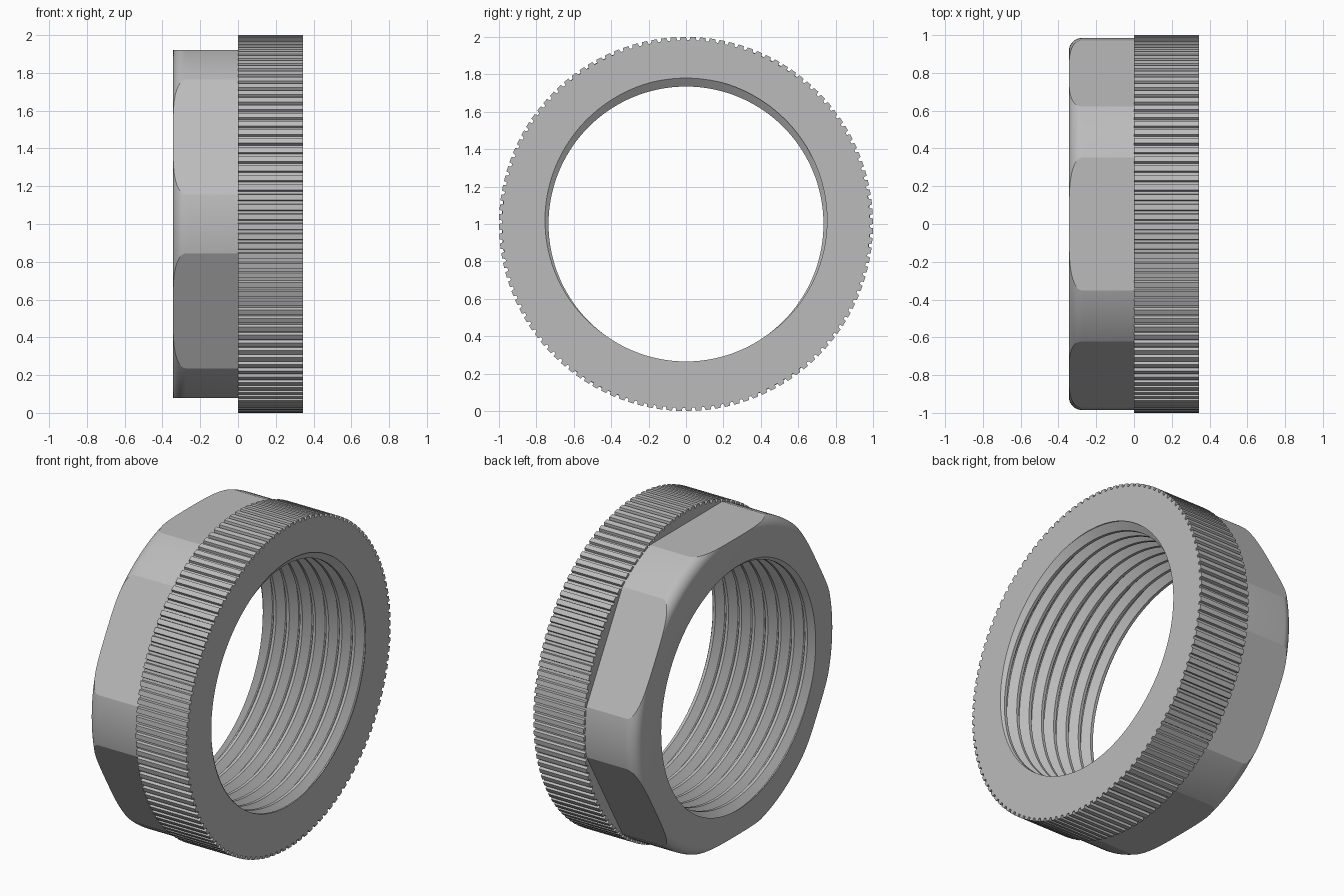
import bpy, bmesh
from math import sin, cos, pi, radians

cube = bpy.data.objects.get("Cube")
if cube:
    bpy.data.objects.remove(cube)

END = 0.345        # half length along x
PITCH = 0.09
steel = bpy.data.materials.new("satin grey metal")
steel.use_nodes = True
grey = (0.5, 0.5, 0.5, 1)
steel.diffuse_color = grey
steel.node_tree.nodes["Principled BSDF"].inputs["Base Color"].default_value = grey


def loft(name, sections, closed_ring=True):
    """Skin matching (x, radius, angle) sections into a capped solid about the x axis."""
    bm = bmesh.new()
    rings = [[bm.verts.new((x, r * cos(a), 1 + r * sin(a))) for x, r, a in s] for s in sections]
    for lower, upper in zip(rings, rings[1:]):
        n = len(lower)
        for i in range(n if closed_ring else n - 1):
            j = (i + 1) % n
            bm.faces.new((lower[i], lower[j], upper[j], upper[i]))
    bmesh.ops.remove_doubles(bm, verts=bm.verts, dist=1e-5)
    bmesh.ops.dissolve_degenerate(bm, dist=1e-6, edges=bm.edges)
    bmesh.ops.holes_fill(bm, edges=[e for e in bm.edges if e.is_boundary], sides=0)
    bmesh.ops.recalc_face_normals(bm, faces=bm.faces)
    mesh = bpy.data.meshes.new(name)
    bm.to_mesh(mesh)
    bm.free()
    mesh.materials.append(steel)
    ob = bpy.data.objects.new(name, mesh)
    bpy.context.collection.objects.link(ob)
    return ob


def circle(x, r, n):
    return [(x, r, 2 * pi * i / n) for i in range(n)]


def boolean(ob, tool, operation):
    mod = ob.modifiers.new("cut", "BOOLEAN")
    mod.object, mod.operation, mod.solver = tool, operation, "EXACT"
    bpy.context.view_layer.objects.active = ob
    bpy.ops.object.modifier_apply(modifier=mod.name)


# Wrench section: rounded disc trimmed by a hexagonal prism
fillet = [(-END + 0.07 * (1 - sin(t)), 0.915 + 0.07 * cos(t))
          for t in (pi / 2 * (1 - k / 10) for k in range(11))]
nut = loft("hex_section", [circle(x, r, 180) for x, r in fillet + [(0, 0.985)]])
prism = loft("hex_cutter", [circle(x, 0.92 / cos(pi / 6), 6) for x in (-0.6, 0.3)])
boolean(nut, prism, "INTERSECT")

# Knurled collar: straight teeth with narrow notches
TEETH = 120
tooth = [(0, 1), (0.28, 1), (0.56, 1), (0.64, 0.983), (0.92, 0.983)]
collar = loft("knurled_collar", [
    [(x, r, 2 * pi * (k + f) / TEETH) for k in range(TEETH) for f, r in tooth]
    for x in (0, END)])

# Helical thread cutter: groove profile swept around the bore
groove = [(-0.4, 0.735), (-0.04, 0.78), (0.04, 0.78), (0.4, 0.735)]
STEPS, LIMIT = 144, 0.42


def column(i):
    turn = i / STEPS
    pts = [(END + (k + f + turn - 0.25) * PITCH, r) for k in range(-11, 3) for f, r in groove]
    return [(max(-LIMIT, min(LIMIT, x)), r if abs(x) < LIMIT else 0.735, 2 * pi * turn)
            for x, r in pts]


thread = loft("thread_cutter", [column(i) for i in range(STEPS + 1)], closed_ring=False)
for part in (nut, collar):
    boolean(part, thread, "DIFFERENCE")

for tool in (prism, thread):
    bpy.data.objects.remove(tool)

# Smooth rounds, crisp edges
for part in (nut, collar):
    bpy.ops.object.select_all(action="DESELECT")
    part.select_set(True)
    bpy.context.view_layer.objects.active = part
    bpy.ops.object.shade_smooth_by_angle(angle=radians(15))
